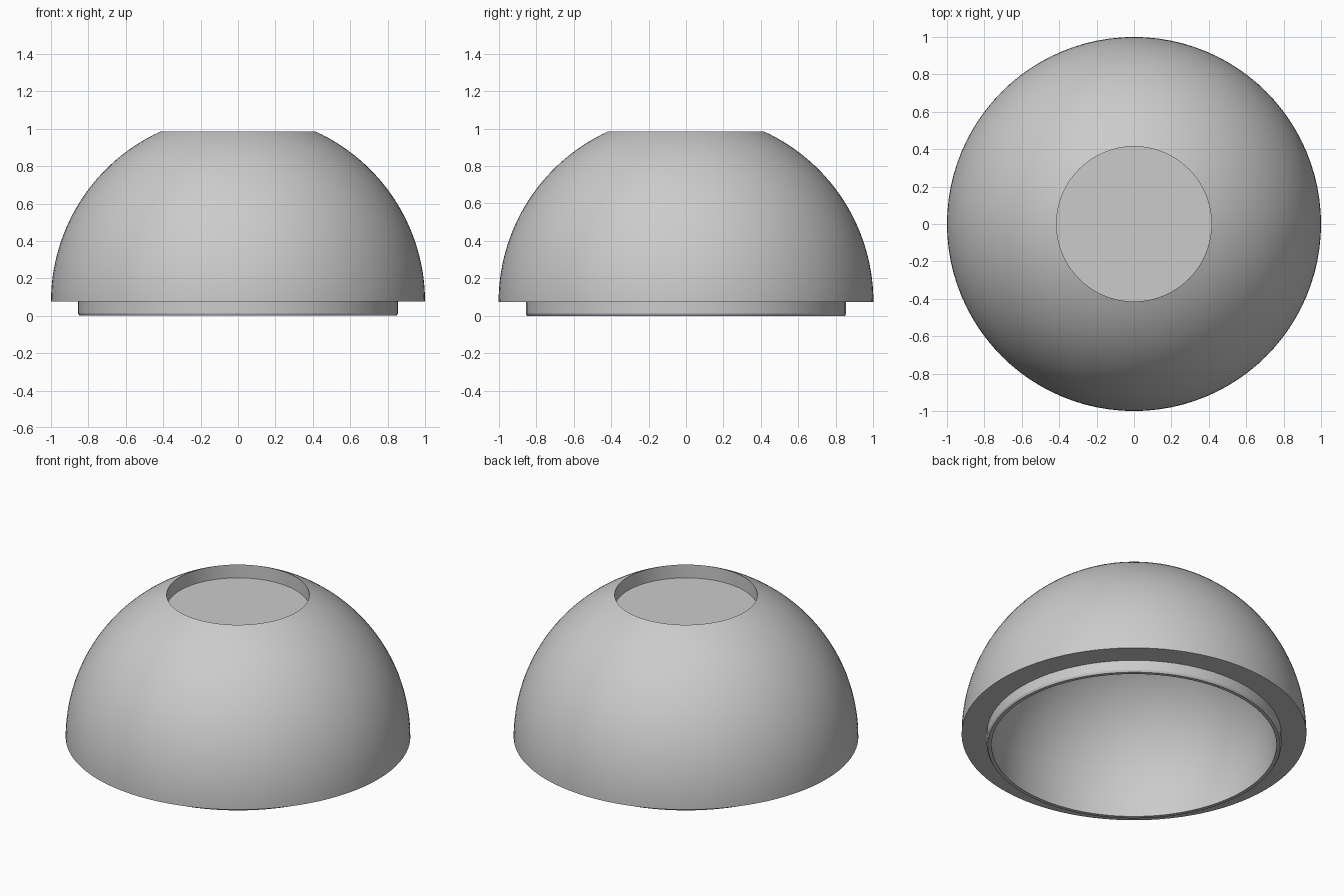
import bpy, bmesh, math

if "Cube" in bpy.data.objects:
    bpy.data.objects.remove(bpy.data.objects["Cube"])

SEGMENTS = 96
CENTRE_Z = 0.075      # height of the dome's equator

grey = bpy.data.materials.new("light grey")
grey.diffuse_color = (0.6, 0.6, 0.6, 1)
grey.use_nodes = True
grey.node_tree.nodes["Principled BSDF"].inputs["Base Color"].default_value = grey.diffuse_color


def arc(rx, rz, start, end, steps):
    """Points (r, z) along an elliptical arc about the dome centre."""
    angles = [start + (end - start) * i / steps for i in range(steps + 1)]
    return [(rx * math.cos(a), CENTRE_Z + rz * math.sin(a)) for a in angles]


def lathe(name, profile):
    """Spin a profile that begins and ends on the z axis."""
    bm = bmesh.new()
    rings = []
    for r, z in profile:
        if r < 1e-4:
            rings.append([bm.verts.new((0, 0, z))] * SEGMENTS)
        else:
            rings.append([bm.verts.new((r * math.cos(math.tau * i / SEGMENTS),
                                        r * math.sin(math.tau * i / SEGMENTS), z))
                          for i in range(SEGMENTS)])
    for low, high in zip(rings, rings[1:]):
        for i in range(SEGMENTS):
            j = (i + 1) % SEGMENTS
            bm.faces.new(dict.fromkeys((low[i], low[j], high[j], high[i])))
    bmesh.ops.recalc_face_normals(bm, faces=bm.faces)
    mesh = bpy.data.meshes.new(name)
    bm.to_mesh(mesh)
    bm.free()
    mesh.materials.append(grey)
    obj = bpy.data.objects.new(name, mesh)
    bpy.context.collection.objects.link(obj)
    bpy.context.view_layer.objects.active = obj
    obj.select_set(True)
    bpy.ops.object.shade_smooth_by_angle(angle=math.radians(30))
    obj.select_set(False)


# Hollow dome: inner shell, stepped bottom lip, outer shell, round top recess
inner = arc(0.83, 0.815, math.pi / 2, -0.092, 28)
lip = [(0.848, 0.0), (0.855, 0.012), (0.855, CENTRE_Z)]
outer = arc(1.0, 1.0, 0.0, math.acos(0.414), 28)
recess = [(0.414, 0.90), (0.0, 0.90)]
lathe("dome_shell", inner + lip + outer + recess)
